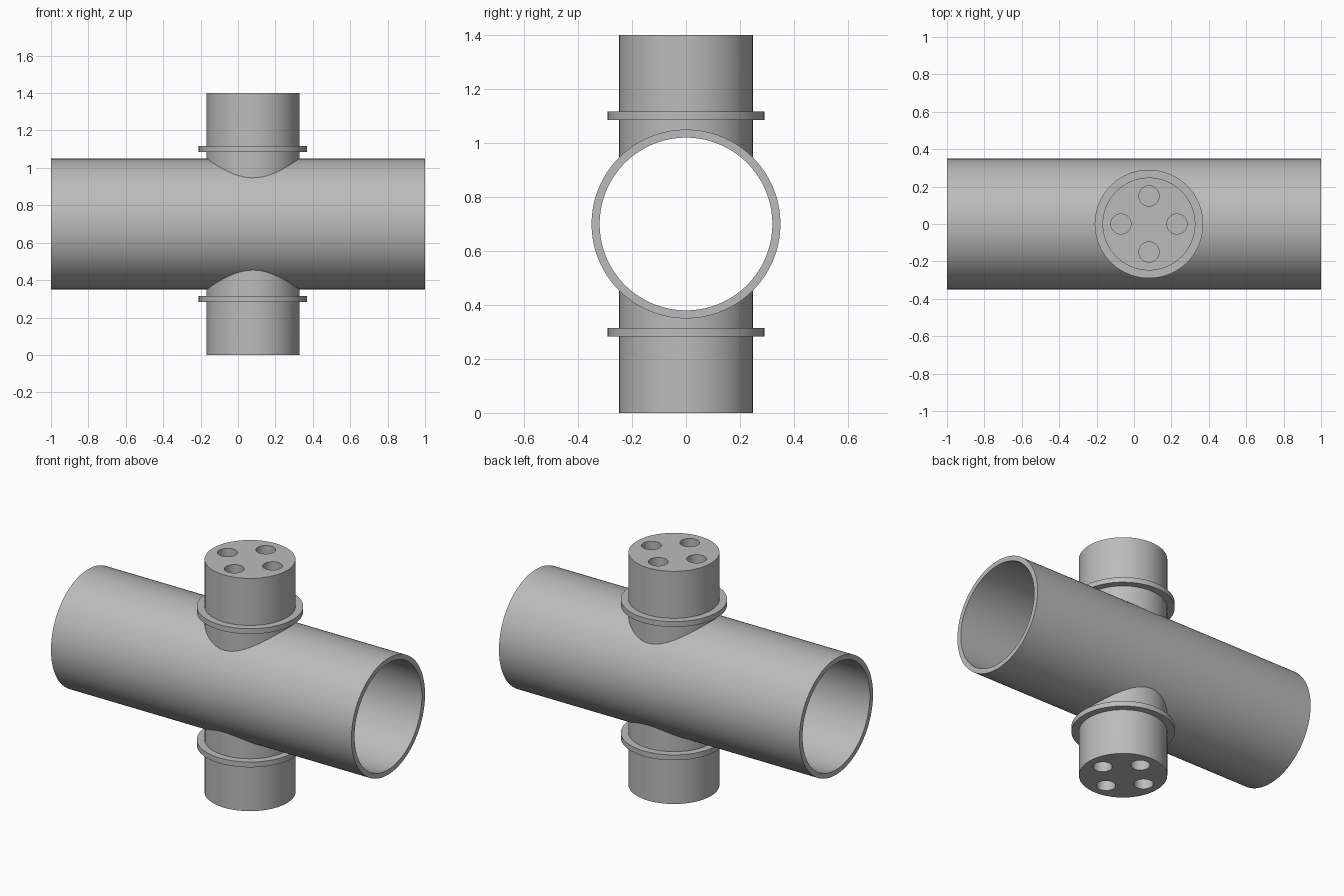
import bpy
import math
from mathutils import Matrix

if "Cube" in bpy.data.objects:
    bpy.data.objects.remove(bpy.data.objects["Cube"], do_unlink=True)

AXIS_Z = 0.70      # height of the main pipe's axis
BRANCH_X = 0.08    # where the branches sit along the pipe
HEIGHT = 1.40

grey = bpy.data.materials.new("plain grey")
grey.use_nodes = True
colour = (0.5, 0.5, 0.5, 1)
grey.diffuse_color = colour
grey.node_tree.nodes["Principled BSDF"].inputs["Base Color"].default_value = colour


def cylinder(name, radius, z0, z1, x=0.0, y=0.0, sides=96):
    bpy.ops.mesh.primitive_cylinder_add(
        vertices=sides, radius=radius, depth=z1 - z0, location=(x, y, (z0 + z1) / 2))
    ob = bpy.context.object
    ob.name = name
    ob.data.materials.append(grey)
    ob.data.transform(ob.matrix_basis)
    ob.matrix_basis = Matrix()
    return ob


def pipe_cylinder(name, radius, length):
    ob = cylinder(name, radius, -length / 2, length / 2, sides=128)
    ob.data.transform(Matrix.Translation((0, 0, AXIS_Z)) @ Matrix.Rotation(math.pi / 2, 4, 'Y'))
    return ob


def cut(ob, cutter):
    mod = ob.modifiers.new("cut", 'BOOLEAN')
    mod.operation = 'DIFFERENCE'
    mod.solver = 'EXACT'
    mod.object = cutter
    bpy.context.view_layer.objects.active = ob
    bpy.ops.object.modifier_apply(modifier=mod.name)
    bpy.data.objects.remove(cutter, do_unlink=True)


def smooth(ob):
    bpy.ops.object.select_all(action='DESELECT')
    ob.select_set(True)
    bpy.context.view_layer.objects.active = ob
    bpy.ops.object.shade_smooth_by_angle(angle=math.radians(30))


# Main pipe, open at both ends
main_pipe = pipe_cylinder("main_pipe", 0.35, 2.0)
cut(main_pipe, pipe_cylinder("bore_cutter", 0.32, 2.2))
parts = [main_pipe]

# Upper branch: plug with four blind holes, saddled into the pipe wall
branch = cylinder("upper_branch", 0.248, AXIS_Z, HEIGHT, BRANCH_X)
cut(branch, pipe_cylinder("saddle_cutter", 0.335, 2.2))
for i in range(4):
    a = i * math.pi / 2
    cut(branch, cylinder("hole_cutter", 0.054, HEIGHT - 0.28, HEIGHT + 0.1,
                         BRANCH_X + 0.15 * math.cos(a), 0.15 * math.sin(a), 48))

# Collar ring around the branch
collar = cylinder("upper_collar", 0.29, 1.085, 1.117, BRANCH_X)
cut(collar, cylinder("collar_cutter", 0.247, 1.0, 1.2, BRANCH_X))
parts += [branch, collar]

# Lower branch and collar mirror the upper ones
flip = Matrix.Translation((0, 0, HEIGHT)) @ Matrix.Scale(-1, 4, (0, 0, 1))
for ob in (branch, collar):
    low = ob.copy()
    low.data = ob.data.copy()
    low.name = ob.name.replace("upper", "lower")
    low.data.transform(flip)
    low.data.flip_normals()
    bpy.context.collection.objects.link(low)
    parts.append(low)

for ob in parts:
    smooth(ob)
